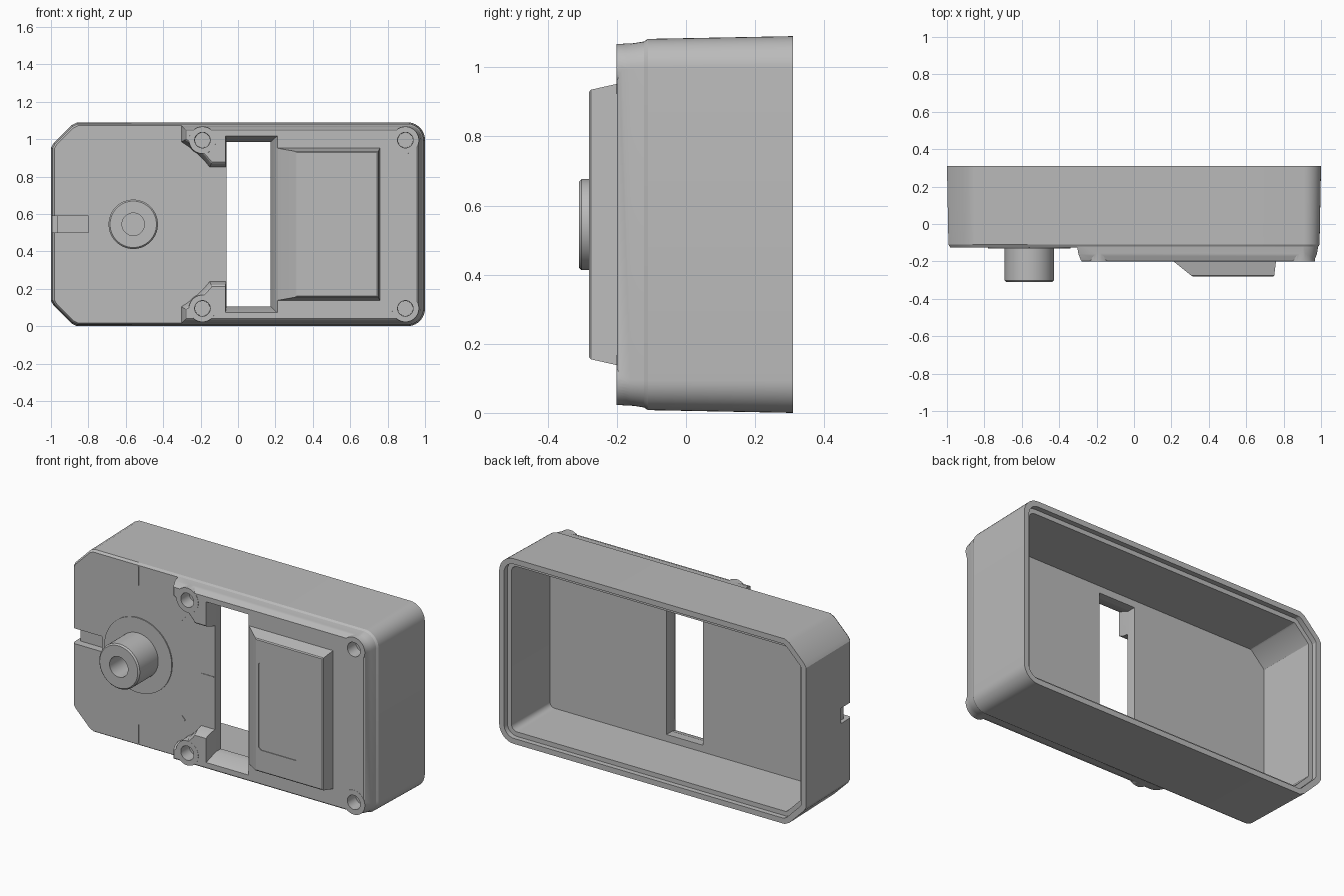
import bpy
import bmesh
from math import sin, cos, pi, radians, atan2
from mathutils import Vector

cube = bpy.data.objects.get("Cube")
if cube:
    bpy.data.objects.remove(cube, do_unlink=True)

grey = bpy.data.materials.new("plain_grey")
grey.use_nodes = True
colour = (0.5, 0.5, 0.5, 1)
grey.diffuse_color = colour
grey.node_tree.nodes["Principled BSDF"].inputs["Base Color"].default_value = colour

HEIGHT = 1.09
MID = HEIGHT / 2
KNOB = (-0.56, MID)


def arc(cx, cz, r, a0, a1, n):
    """Points on an arc, angles in degrees."""
    angles = [radians(a0 + (a1 - a0) * i / n) for i in range(n + 1)]
    return [(cx + r * cos(a), cz + r * sin(a)) for a in angles]


def circle(cx, cz, r, n=48):
    return arc(cx, cz, r, 0, 360, n)[:-1]


def rect(x0, x1, z0, z1):
    return [(x0, z0), (x1, z0), (x1, z1), (x0, z1)]


def mirrored(upper):
    """Close an upper half outline with its reflection about mid height."""
    return upper + [(x, HEIGHT - z) for x, z in reversed(upper)]


def inset(points, d):
    """Shrink an outline by distance d with mitred corners."""
    pts = [Vector(p) for p in points]
    area = sum(a.x * b.y - b.x * a.y for a, b in zip(pts, pts[1:] + pts[:1]))
    side = 1 if area > 0 else -1
    out = []
    for i, p in enumerate(pts):
        a = (p - pts[i - 1]).normalized()
        b = (pts[(i + 1) % len(pts)] - p).normalized()
        na, nb = Vector((-a.y, a.x)) * side, Vector((-b.y, b.x)) * side
        out.append(p + (na + nb) * d / (1 + na.dot(nb)))
    return [(p.x, p.y) for p in out]


def loft(name, rings):
    """Skin a list of (y, outline) rings and cap both ends."""
    bm = bmesh.new()
    loops = [[bm.verts.new((x, y, z)) for x, z in pts] for y, pts in rings]
    for a, b in zip(loops, loops[1:]):
        n = len(a)
        for i in range(n):
            j = (i + 1) % n
            bm.faces.new((a[i], a[j], b[j], b[i]))
    bm.faces.new(loops[0])
    bm.faces.new(loops[-1])
    bmesh.ops.recalc_face_normals(bm, faces=bm.faces)
    mesh = bpy.data.meshes.new(name)
    bm.to_mesh(mesh)
    bm.free()
    mesh.materials.append(grey)
    obj = bpy.data.objects.new(name, mesh)
    bpy.context.collection.objects.link(obj)
    return obj


def combine(obj, tool, operation):
    """Apply a boolean of tool on obj."""
    tool.hide_render = True
    mod = obj.modifiers.new("bool", "BOOLEAN")
    mod.operation = operation
    mod.solver = "EXACT"
    mod.object = tool
    bpy.context.view_layer.objects.active = obj
    bpy.ops.object.modifier_apply(modifier=mod.name)


def discard(obj):
    bpy.data.objects.remove(obj, do_unlink=True)


def cut(obj, rings):
    tool = loft("cutter", rings)
    combine(obj, tool, "DIFFERENCE")
    discard(tool)


# Case shell: cut corners at one end, round corners at the other
R = 0.095
outline = mirrored([(-1, 0.955), (-0.985, 0.98), (-0.89, 1.075), (-0.86, HEIGHT)]
                   + arc(1 - R, HEIGHT - R, R, 90, 0, 10))
shell = loft("case_shell", [(0.31, outline), (-0.11, inset(outline, 0.008)),
                            (-0.125, inset(outline, 0.018))])

# Open back with a stepped lip
cut(shell, [(0.35, inset(outline, 0.032)), (0.28, inset(outline, 0.032))])
cut(shell, [(0.33, inset(outline, 0.058)), (-0.07, inset(outline, 0.064))])

# Side slot, deeper at the outer wall
cut(shell, [(-0.2, rect(-0.97, -0.8, 0.5, 0.59)), (-0.08, rect(-0.97, -0.8, 0.5, 0.59))])
cut(shell, [(-0.2, rect(-1.1, -0.969, 0.5, 0.59)), (-0.025, rect(-1.1, -0.969, 0.5, 0.59))])

# Raised front plate with two ears curving around the knob
a0 = math_start = 180 / pi * atan2(0.29, 0.40)
a1 = 180 / pi * atan2(0.43, 0.24)
ear_arc = arc(*KNOB, 0.494, a0, a1, 10)
plate_outline = mirrored([(0.0, ear_arc[0][1])] + ear_arc
                         + [(ear_arc[-1][0], HEIGHT)]
                         + arc(1 - R, HEIGHT - R, R, 90, 0, 10))
plate = loft("front_plate", [(-0.10, inset(plate_outline, 0.012)),
                             (-0.16, inset(plate_outline, 0.022)),
                             (-0.195, inset(plate_outline, 0.036)),
                             (-0.2, inset(plate_outline, 0.042))])

# Screw bosses with blind holes
screws = [(x, z) for x in (-0.19, 0.895) for z in (0.095, HEIGHT - 0.095)]
for x, z in screws:
    boss = loft("boss", [(-0.105, circle(x, z, 0.077)), (-0.201, circle(x, z, 0.072))])
    combine(plate, boss, "UNION")
    discard(boss)
for x, z in screws:
    cut(plate, [(-0.25, circle(x, z, 0.043, 32)), (-0.115, circle(x, z, 0.04, 32))])

# Tapered window through plate and shell
window = [(-0.23, rect(-0.068, 0.217, 0.065, 1.025)),
          (-0.2, rect(-0.067, 0.21, 0.072, 1.018)),
          (-0.12, rect(-0.062, 0.175, 0.105, 0.985)),
          (0.0, rect(-0.062, 0.175, 0.105, 0.985))]
for part in (shell, plate):
    cut(part, window)

# Raised cover with a sloped side and a shallow panel
cover = loft("raised_cover", [(-0.195, rect(0.205, 0.76, 0.137, 0.953)),
                              (-0.275, rect(0.305, 0.75, 0.155, 0.935)),
                              (-0.28, rect(0.313, 0.744, 0.161, 0.929))])
panel = mirrored([(0.33, 0.79), (0.345, 0.805), (0.575, 0.805), (0.59, 0.79)])
cut(cover, [(-0.3, panel), (-0.276, panel)])

# Hollow knob and its base disc
knob = loft("knob", [(y, circle(*KNOB, r, 64)) for y, r in
                     ((-0.12, 0.132), (-0.302, 0.132), (-0.31, 0.124),
                      (-0.31, 0.06), (-0.15, 0.06))])
disc = loft("knob_disc", [(y, circle(*KNOB, 0.22, 64)) for y in (-0.12, -0.131)])

# Fine dial marks around the knob
ticks = []
for angle, r0, r1 in ((90, 0.41, 0.52), (45, 0.40, 0.43), (0, 0.41, 0.49),
                      (-45, 0.40, 0.43), (-90, 0.41, 0.52)):
    d = Vector((cos(radians(angle)), sin(radians(angle))))
    s = Vector((-d.y, d.x)) * 0.003
    c = Vector(KNOB)
    pts = [tuple(c + d * r + s * k) for r, k in ((r0, -1), (r1, -1), (r1, 1), (r0, 1))]
    ticks.append(loft("dial_mark", [(-0.122, pts), (-0.128, pts)]))

# Smooth rounded surfaces, keep hard edges
bpy.ops.object.select_all(action="DESELECT")
for obj in [shell, plate, cover, knob, disc]:
    obj.select_set(True)
bpy.context.view_layer.objects.active = shell
bpy.ops.object.shade_smooth_by_angle(angle=radians(25))
bpy.ops.object.select_all(action="DESELECT")
